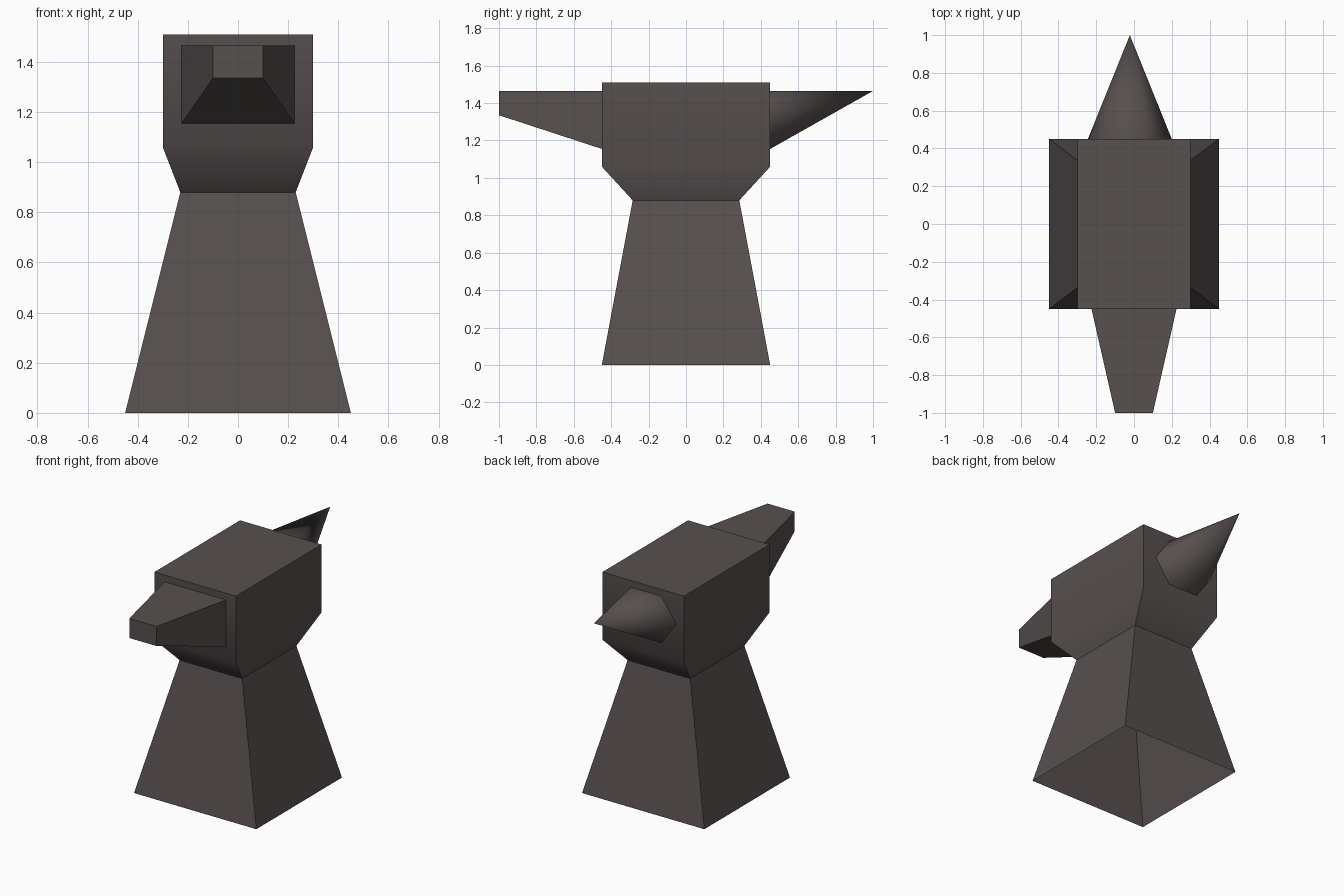
import bpy
import math
from mathutils import Vector

cube = bpy.data.objects.get("Cube")
if cube:
    bpy.data.objects.remove(cube, do_unlink=True)

iron = bpy.data.materials.new("dark_iron")
iron.use_nodes = True
COLOUR = (0.095, 0.079, 0.077, 1)
iron.diffuse_color = COLOUR
iron.node_tree.nodes["Principled BSDF"].inputs["Base Color"].default_value = COLOUR


def loft(name, rings, cap_end=False, apex=None, smooth=None):
    """Skin equal-length rings of points; optionally close the end flat or to a point."""
    n = len(rings[0])
    verts = [p for ring in rings for p in ring]
    faces = [(r * n + i, r * n + (i + 1) % n, (r + 1) * n + (i + 1) % n, (r + 1) * n + i)
             for r in range(len(rings) - 1) for i in range(n)]
    last = (len(rings) - 1) * n
    if cap_end:
        faces.append(tuple(range(last, last + n)))
    if apex:
        verts.append(apex)
        faces += [(last + i, last + (i + 1) % n, len(verts) - 1) for i in range(n)]
    mesh = bpy.data.meshes.new(name)
    mesh.from_pydata(verts, [], faces)
    mesh.materials.append(iron)
    obj = bpy.data.objects.new(name, mesh)
    bpy.context.collection.objects.link(obj)
    if smooth:
        bpy.ops.object.select_all(action='DESELECT')
        obj.select_set(True)
        bpy.context.view_layer.objects.active = obj
        bpy.ops.object.shade_smooth_by_angle(angle=math.radians(smooth))
    return obj


def flat_ring(hx, hy, z):
    return [(-hx, -hy, z), (hx, -hy, z), (hx, hy, z), (-hx, hy, z)]


def front_ring(hx, y, low, high):
    return [(-hx, y, high), (hx, y, high), (hx, y, low), (-hx, y, low)]


WAIST = flat_ring(0.23, 0.285, 0.88)

# Flared hollow base, open underneath
loft("base", [flat_ring(0.45, 0.45, 0), WAIST])

# Block with a softly shaded taper down to the waist
loft("body", [WAIST, flat_ring(0.3, 0.45, 1.06), flat_ring(0.3, 0.45, 1.51)],
     cap_end=True, smooth=50)

# Square tapered heel at the front
loft("front_heel", [front_ring(0.225, -0.45, 1.155, 1.465),
                    front_ring(0.1, -1.0, 1.335, 1.465)], cap_end=True)

# Six-sided pointed horn at the back, level along its top
centre = Vector((-0.022, 0.45, 1.31))
hexagon = [centre + Vector((0.222 * math.cos(a), 0, 0.179 * math.sin(a)))
           for a in (-i * math.tau / 6 for i in range(6))]
loft("back_horn", [hexagon], apex=(-0.022, 1.0, 1.465), smooth=180)

# Make every face point outward
for obj in bpy.context.collection.objects:
    if obj.name in ("base", "body", "front_heel", "back_horn"):
        mesh = obj.data
        mid = sum((v.co for v in mesh.vertices), Vector()) / len(mesh.vertices)
        face = mesh.polygons[0]
        if face.normal.dot(face.center - mid) < 0:
            mesh.flip_normals()
